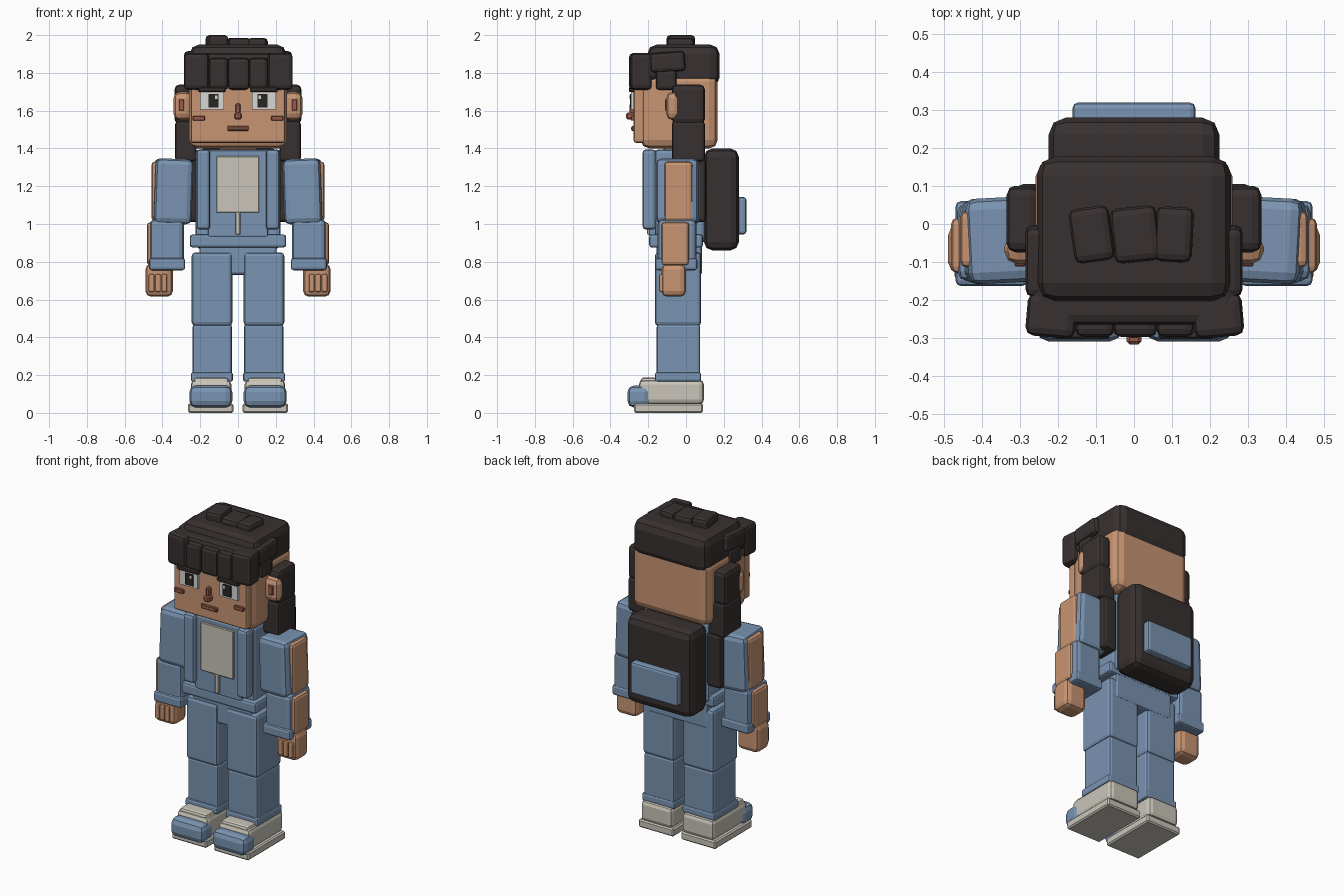
import bpy, bmesh, math
from mathutils import Matrix, Vector


def mat(name, rgb):
    m = bpy.data.materials.new(name)
    m.diffuse_color = (*rgb, 1)
    return m


HAIR = mat("dark_brown", (0.040, 0.030, 0.030))
DENIM = mat("denim_blue", (0.195, 0.295, 0.445))
SKIN = mat("skin", (0.580, 0.300, 0.170))
CLOTH = mat("off_white", (0.590, 0.560, 0.490))
RED = mat("red_brown", (0.330, 0.105, 0.070))
PUPIL = mat("near_black", (0.022, 0.018, 0.018))
EYE = mat("eye_white", (0.680, 0.680, 0.660))


def box(name, x, y, z, m, bevel=0.015, rot=(0, 0, 0), seg=2):
    """Bevelled box from ranges, turned about its centre (degrees)."""
    lo, hi = Vector((x[0], y[0], z[0])), Vector((x[1], y[1], z[1]))
    size = hi - lo
    bm = bmesh.new()
    bmesh.ops.create_cube(bm, size=1, matrix=Matrix.Diagonal((*size, 1)))
    b = min(bevel, 0.45 * min(size))
    if b > 0:
        bmesh.ops.bevel(bm, geom=bm.edges[:], offset=b, segments=seg,
                        profile=0.5, affect='EDGES')
    me = bpy.data.meshes.new(name)
    bm.to_mesh(me)
    bm.free()
    me.materials.append(m)
    ob = bpy.data.objects.new(name, me)
    ob.location = (lo + hi) / 2
    ob.rotation_euler = [math.radians(a) for a in rot]
    bpy.context.collection.objects.link(ob)
    return ob


def pair(name, x, y, z, m, bevel=0.015, rot=(0, 0, 0), seg=2):
    """The same box on both sides; x is given for the +x side."""
    box(name + "_right", x, y, z, m, bevel, rot, seg)
    box(name + "_left", (-x[1], -x[0]), y, z, m, bevel,
        (rot[0], -rot[1], -rot[2]), seg)


# Shoes
pair("sole", (0.025, 0.265), (-0.275, 0.09), (0, 0.05), CLOTH, 0.008, seg=1)
pair("shoe_upper", (0.035, 0.25), (-0.25, 0.095), (0.045, 0.175), CLOTH, 0.025)
pair("shoe_tongue", (0.05, 0.235), (-0.24, -0.15), (0.13, 0.187), CLOTH, 0.015)
pair("toe_cap", (0.03, 0.258), (-0.31, -0.185), (0.028, 0.145), DENIM, 0.035)

# Legs
pair("trouser_cuff", (0.027, 0.25), (-0.165, 0.08), (0.165, 0.215), DENIM, 0.012)
pair("lower_leg", (0.032, 0.24), (-0.155, 0.075), (0.17, 0.47), DENIM, 0.015)
pair("upper_leg", (0.03, 0.245), (-0.165, 0.08), (0.46, 0.85), DENIM, 0.02)
box("pelvis", (-0.205, 0.205), (-0.155, 0.085), (0.73, 0.90), DENIM, 0.015)

# Torso and jacket
box("torso", (-0.225, 0.225), (-0.165, 0.10), (0.90, 1.395), DENIM, 0.02)
box("jacket_front", (-0.16, 0.16), (-0.195, -0.14), (0.93, 1.39), DENIM, 0.01)
box("jacket_hem", (-0.255, 0.255), (-0.195, 0.09), (0.875, 0.945), DENIM, 0.015)
box("shirt_panel", (-0.115, 0.112), (-0.207, -0.18), (1.06, 1.36), CLOTH, 0.004, seg=1)
box("zip", (-0.014, 0.012), (-0.207, -0.18), (0.945, 1.065), CLOTH, 0.003, seg=1)
pair("shoulder_strap", (0.147, 0.22), (-0.23, -0.16), (0.97, 1.395), DENIM, 0.018)
box("neck", (-0.10, 0.10), (-0.12, 0.07), (1.36, 1.43), SKIN, 0.02)

# Backpack
box("backpack", (-0.225, 0.225), (0.095, 0.28), (0.86, 1.40), HAIR, 0.045)
box("backpack_pocket", (-0.162, 0.162), (0.26, 0.32), (0.945, 1.142), DENIM, 0.015)

# Arms
pair("upper_sleeve", (0.245, 0.445), (-0.155, 0.07), (1.00, 1.345), DENIM, 0.03, (0, -2, -3))
pair("upper_arm_side", (0.41, 0.458), (-0.115, 0.035), (1.015, 1.33), SKIN, 0.018)
pair("lower_sleeve", (0.287, 0.465), (-0.15, 0.055), (0.765, 1.025), DENIM, 0.025)
pair("sleeve_cuff", (0.28, 0.47), (-0.163, 0.06), (0.755, 0.82), DENIM, 0.014)
pair("forearm_side", (0.43, 0.482), (-0.13, 0.017), (0.78, 1.01), SKIN, 0.018)
pair("hand", (0.345, 0.49), (-0.13, 0.0), (0.615, 0.79), SKIN, 0.03)
for i in range(3):
    x0 = 0.375 + i * 0.034
    pair(f"finger_{i + 1}", (x0, x0 + 0.03), (-0.143, -0.11), (0.64, 0.735), SKIN, 0.008)

# Head and ears
box("head", (-0.26, 0.26), (-0.24, 0.168), (1.40, 1.80), SKIN, 0.045)
box("face", (-0.25, 0.25), (-0.277, -0.22), (1.43, 1.76), SKIN, 0.012)
pair("ear", (0.24, 0.342), (-0.105, -0.028), (1.55, 1.70), SKIN, 0.034)
pair("inner_ear", (0.285, 0.315), (-0.112, -0.09), (1.60, 1.66), RED, 0.004, seg=1)

# Facial features
pair("eye", (0.075, 0.20), (-0.290, -0.27), (1.605, 1.70), EYE, 0, seg=1)
pair("pupil", (0.103, 0.157), (-0.297, -0.288), (1.617, 1.687), PUPIL, 0, seg=1)
pair("eye_glint", (0.108, 0.122), (-0.300, -0.296), (1.663, 1.68), EYE, 0, seg=1)
pair("brow", (0.065, 0.21), (-0.303, -0.27), (1.698, 1.725), HAIR, 0.006, seg=1)
pair("cheek", (0.175, 0.24), (-0.292, -0.27), (1.547, 1.572), RED, 0.004, seg=1)
box("nose_bridge", (-0.013, 0.013), (-0.30, -0.27), (1.57, 1.637), RED, 0.006, seg=1)
box("nose_tip", (-0.02, 0.02), (-0.317, -0.27), (1.553, 1.59), RED, 0.008, seg=1)
box("mouth", (-0.056, 0.056), (-0.288, -0.27), (1.493, 1.52), RED, 0.004, seg=1)
box("lip", (-0.042, 0.042), (-0.292, -0.285), (1.500, 1.511), SKIN, 0.002, seg=1)

# Hair cap and crown tufts
box("hair_cap", (-0.256, 0.256), (-0.205, 0.178), (1.725, 1.95), HAIR, 0.05)
for i, (x0, x1, top, turn) in enumerate([(-0.165, -0.058, 2.0, 8),
                                         (-0.058, 0.065, 1.985, 6),
                                         (0.055, 0.155, 1.985, -3)]):
    box(f"crown_tuft_{i + 1}", (x0, x1), (-0.10, 0.045), (1.925, top), HAIR, 0.02, (0, 0, turn))

# Fringe locks across the forehead
edges = [-0.283, -0.155, -0.055, 0.058, 0.155, 0.283]
for i, (a, b) in enumerate(zip(edges, edges[1:])):
    side = abs(a + b) > 0.4
    turn = -5 * (a + b > 0) + 5 * (a + b < 0) if side else 0
    box(f"fringe_{i + 1}", (a, b + 0.004), (-0.298, -0.185),
        (1.71, 1.905 if side else 1.88), HAIR, 0.022, (0, 0, -turn))
box("fringe_roll", (-0.27, 0.27), (-0.265, -0.15), (1.76, 1.905), HAIR, 0.025)

# Side and long back locks
pair("temple_upper", (0.22, 0.286), (-0.19, -0.005), (1.805, 1.91), HAIR, 0.02, (4, 0, 0))
pair("temple_lower", (0.22, 0.28), (-0.16, -0.05), (1.71, 1.815), HAIR, 0.018)
pair("long_lock_top", (0.25, 0.336), (-0.075, 0.10), (1.53, 1.738), HAIR, 0.025)
pair("long_lock_middle", (0.22, 0.333), (-0.075, 0.10), (1.33, 1.545), HAIR, 0.018)
pair("long_lock_bottom", (0.21, 0.31), (-0.03, 0.105), (1.01, 1.345), HAIR, 0.018)
